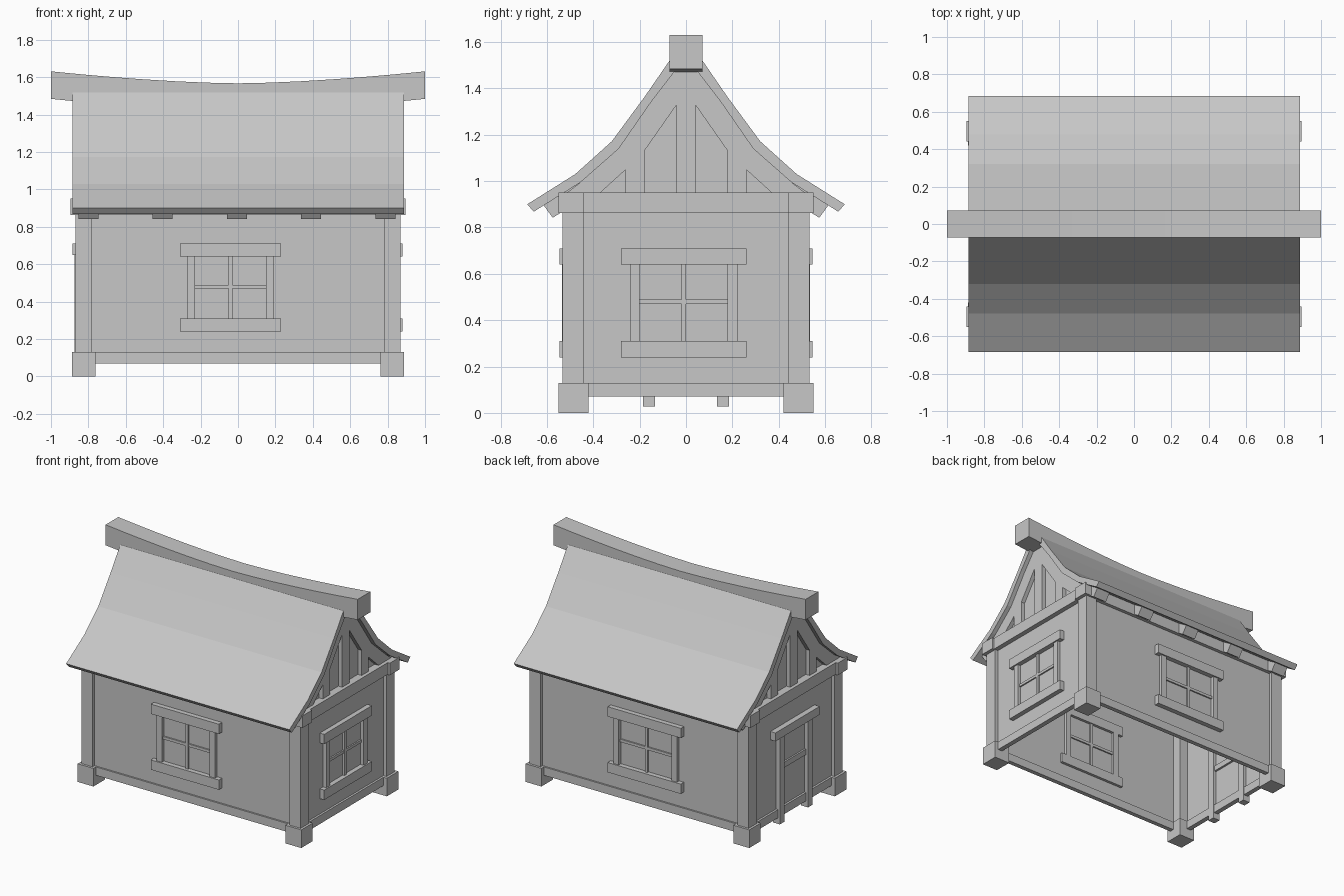
import bpy
import bmesh

default = bpy.data.objects.get("Cube")
if default:
    bpy.data.objects.remove(default, do_unlink=True)

GREY = (0.57, 0.57, 0.57, 1.0)
mat = bpy.data.materials.new("plain grey")
mat.use_nodes = True
mat.diffuse_color = GREY
mat.node_tree.nodes["Principled BSDF"].inputs["Base Color"].default_value = GREY

WALL_X, WALL_Y = 0.845, 0.51


def finish(name, bm):
    bmesh.ops.recalc_face_normals(bm, faces=bm.faces)
    mesh = bpy.data.meshes.new(name)
    bm.to_mesh(mesh)
    bm.free()
    mesh.materials.append(mat)
    obj = bpy.data.objects.new(name, mesh)
    bpy.context.collection.objects.link(obj)
    return obj


def box(name, xs, ys, zs):
    bm = bmesh.new()
    bmesh.ops.create_cube(bm, size=1)
    for v in bm.verts:
        v.co = [lo + (c + 0.5) * (hi - lo) for c, (lo, hi) in zip(v.co, (xs, ys, zs))]
    return finish(name, bm)


def prism(name, profile, x0, x1):
    """Extrude a (y, z) outline along x."""
    bm = bmesh.new()
    face = bm.faces.new([bm.verts.new((x0, y, z)) for y, z in profile])
    out = bmesh.ops.extrude_face_region(bm, geom=[face])
    moved = [g for g in out["geom"] if isinstance(g, bmesh.types.BMVert)]
    bmesh.ops.translate(bm, verts=moved, vec=(x1 - x0, 0, 0))
    return finish(name, bm)


def flip(points):
    return [(-y, z) for y, z in points]


def on_wall(name, axis, sign, us, zs, depth):
    """Box on a wall: us runs along the wall, depth is measured outward."""
    plane = WALL_X if axis == "x" else WALL_Y
    out = sorted(sign * (plane + d) for d in depth)
    return box(name, out, us, zs) if axis == "x" else box(name, us, out, zs)


def window(name, axis, sign, mid, half):
    for part, zs in (("head", (0.64, 0.71)), ("sill", (0.24, 0.31))):
        on_wall(f"{name}_{part}", axis, sign, (mid - half, mid + half), zs, (-0.02, 0.035))
    inner = half - 0.08
    for part, s in (("left", -1), ("right", 1)):
        us = sorted((mid + s * inner, mid + s * (inner + 0.042)))
        on_wall(f"{name}_jamb_{part}", axis, sign, us, (0.31, 0.64), (-0.02, 0.025))
    on_wall(f"{name}_mullion", axis, sign, (mid - 0.01, mid + 0.01), (0.31, 0.64), (-0.012, 0.014))
    on_wall(f"{name}_crossbar", axis, sign, (mid - inner, mid + inner), (0.47, 0.49), (-0.01, 0.01))


# Wall shell, open below
bm = bmesh.new()
corners = [(-1, -1), (1, -1), (1, 1), (-1, 1)]
rings = [[bm.verts.new((x * WALL_X, y * WALL_Y, z)) for x, y in corners] for z in (0.07, 0.94)]
for i in range(4):
    j = (i + 1) % 4
    bm.faces.new((rings[0][i], rings[0][j], rings[1][j], rings[1][i]))
finish("walls", bm)

# Corner posts, footings and beam ends
for sx, sy in corners:
    tag = ("right" if sx < 0 else "left") + ("_front" if sy < 0 else "_back")

    def span(s, a, b):
        return sorted((s * a, s * b))

    box("post_" + tag, span(sx, 0.78, 0.87), span(sy, 0.44, 0.533), (0.1, 0.93))
    box("footing_" + tag, span(sx, 0.762, 0.887), span(sy, 0.42, 0.55), (0, 0.13))
    box("beam_end_" + tag, span(sx, 0.80, 0.896), span(sy, 0.44, 0.55), (0.863, 0.95))

# Sills and top plates
for s, tag in ((-1, "front"), (1, "back")):
    on_wall("sill_beam_" + tag, "y", s, (-0.79, 0.79), (0.07, 0.13), (-0.02, 0.012))
    on_wall("top_plate_" + tag, "y", s, (-0.80, 0.80), (0.865, 0.95), (-0.03, 0.025))
for s, tag in ((-1, "right"), (1, "left")):
    on_wall("sill_beam_" + tag, "x", s, (-0.45, 0.45), (0.07, 0.13), (-0.02, 0.015))
    on_wall("tie_beam_" + tag, "x", s, (-0.45, 0.45), (0.865, 0.95), (-0.03, 0.035))

# Swept roof
outer = [(0.685, 0.9), (0.478, 1.03), (0.32, 1.172), (0.18, 1.362), (0.073, 1.517)]
inner = [(0.657, 0.868), (0.455, 0.995), (0.29, 1.14), (0.148, 1.345), (0.04, 1.485)]
prism("roof", outer + [(0, 1.55)] + flip(outer)[::-1] + flip(inner) + [(0, 1.5)] + inner[::-1],
      -0.884, 0.887)

# Sagging ridge beam
bm = bmesh.new()
STEPS = 12
loops = []
for i in range(STEPS + 1):
    x = 2 * i / STEPS - 1
    z = 1.567 + 0.064 * abs(x) ** 1.6
    loops.append([bm.verts.new((x, y, z + dz)) for y, dz in
                  ((-0.072, -0.147), (0.072, -0.147), (0.072, 0), (-0.072, 0))])
for a, b in zip(loops, loops[1:]):
    for k in range(4):
        bm.faces.new((a[k], a[(k + 1) % 4], b[(k + 1) % 4], b[k]))
bm.faces.new(loops[0])
bm.faces.new(loops[-1])
finish("ridge_beam", bm)

# Gables: panel, studs and rafter boards
panel = [(0.51, 0.92), (0.5, 0.965), (0.3, 1.14), (0.155, 1.345), (0.04, 1.49)]
board = [(0, 1.49)] + inner[:0:-1] + [(0.52, 0.945), (0.37, 0.95), (0.26, 1.05),
                                     (0.18, 1.13), (0.04, 1.33), (0, 1.385)]
for s, tag in ((-1, "right"), (1, "left")):
    prism("gable_panel_" + tag, panel + flip(panel)[::-1], s * 0.81, s * 0.825)
    prism("rafter_board_a_" + tag, board, s * 0.82, s * 0.855)
    prism("rafter_board_b_" + tag, flip(board), s * 0.82, s * 0.855)
    xs = sorted((s * 0.82, s * 0.855))
    box("king_stud_" + tag, xs, (-0.04, 0.04), (0.93, 1.4))
    for side in (-1, 1):
        stud = [(side * y, z) for y, z in ((0.18, 0.93), (0.26, 0.93), (0.26, 1.06), (0.18, 1.14))]
        prism(f"side_stud_{tag}", stud, s * 0.82, s * 0.855)

# Rafter tails under the eaves
tail = [(0.625, 0.91), (0.575, 0.842), (0.42, 0.94), (0.46, 1.01)]
for i in range(5):
    x = -0.8 + 0.397 * i
    for name, outline in (("back", tail), ("front", flip(tail))):
        prism(f"rafter_tail_{name}", outline, x - 0.054, x + 0.054)

# Windows
window("front_window", "y", -1, -0.04, 0.27)
window("back_window", "y", 1, -0.05, 0.29)
window("left_window", "x", 1, -0.01, 0.27)

# Door with long jambs
on_wall("door_head", "x", -1, (-0.25, 0.25), (0.65, 0.71), (-0.02, 0.04))
for s in (-1, 1):
    on_wall("door_jamb", "x", -1, sorted((s * 0.133, s * 0.186)), (0.027, 0.65), (-0.025, 0.03))
on_wall("door_rail", "x", -1, (-0.14, 0.14), (0.4, 0.44), (-0.015, 0.012))
